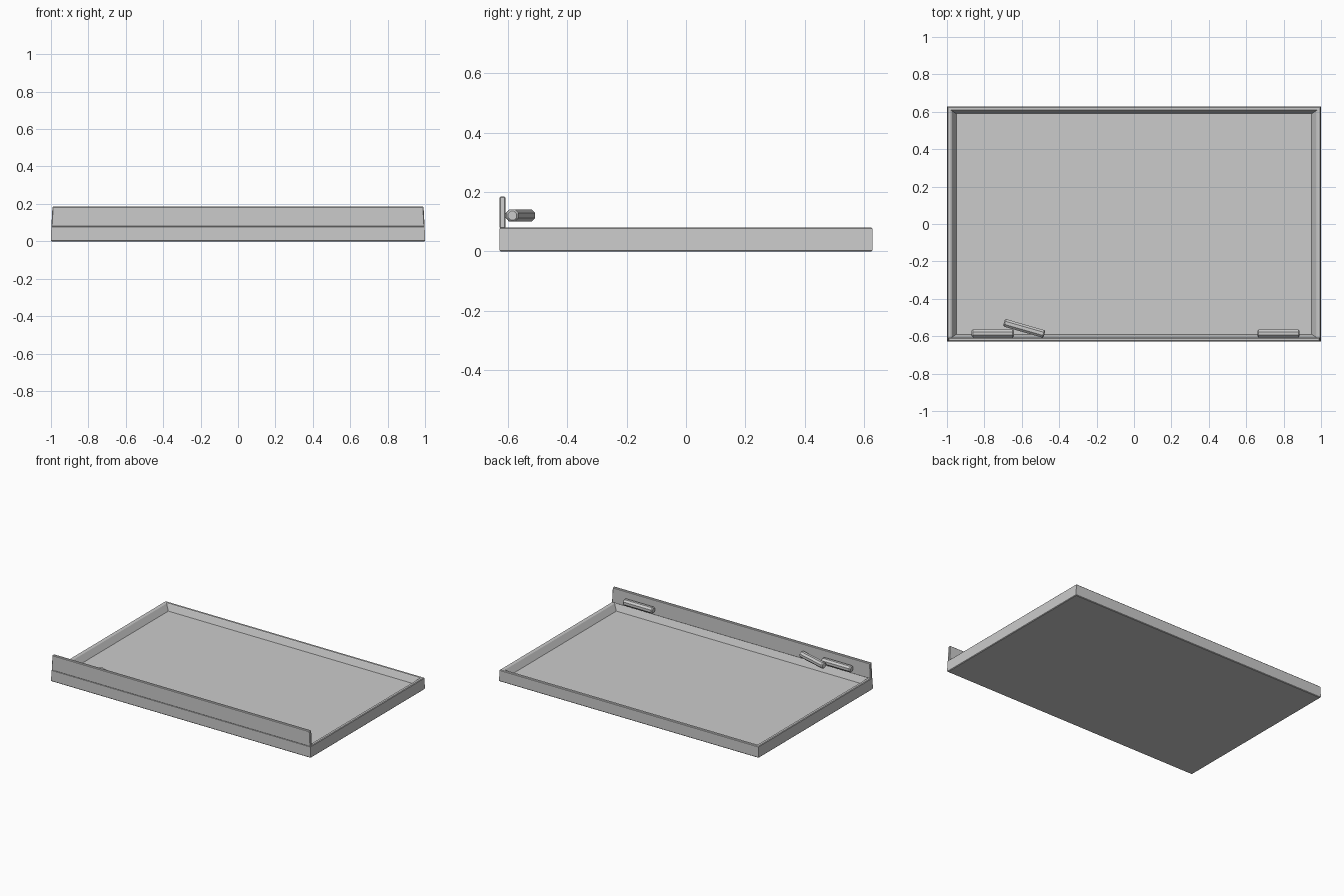
import bpy, bmesh, math
from mathutils import Matrix

if "Cube" in bpy.data.objects:
    bpy.data.objects.remove(bpy.data.objects["Cube"])


def finish(bm, name):
    bmesh.ops.recalc_face_normals(bm, faces=bm.faces)
    me = bpy.data.meshes.new(name)
    bm.to_mesh(me)
    bm.free()
    ob = bpy.data.objects.new(name, me)
    bpy.context.collection.objects.link(ob)
    return ob


def add_bevel(ob, width, segments=1):
    mod = ob.modifiers.new("bevel", 'BEVEL')
    mod.width = width
    mod.segments = segments
    mod.limit_method = 'ANGLE'
    mod.angle_limit = math.radians(50)


# Shallow frame and recessed writing surface: stacked rectangular rings
def ringed_tray(name, rings):
    bm = bmesh.new()
    loops = []
    for hx, hy, z in rings:
        loops.append([bm.verts.new((sx * hx, sy * hy, z))
                      for sx, sy in ((-1, -1), (1, -1), (1, 1), (-1, 1))])
    for a, b in zip(loops, loops[1:]):
        for i in range(4):
            j = (i + 1) % 4
            bm.faces.new((a[i], a[j], b[j], b[i]))
    bm.faces.new(loops[0][::-1])
    bm.faces.new(loops[-1])
    return finish(bm, name)


ringed_tray("board_and_frame", [
    (0.996, 0.624, 0.0),
    (1.0, 0.628, 0.004),
    (0.998, 0.628, 0.077),
    (0.994, 0.624, 0.081),
    (0.980, 0.610, 0.081),
    (0.974, 0.606, 0.077),
    (0.950, 0.590, 0.037),
])

# Upright lip along the front edge, slightly narrower at the top
bm = bmesh.new()
front = [bm.verts.new((x, -0.628, z)) for x, z in
         ((-0.998, 0.077), (0.998, 0.077), (0.992, 0.185), (-0.992, 0.185))]
face = bm.faces.new(front)
ext = bmesh.ops.extrude_face_region(bm, geom=[face], use_keep_orig=True)
for v in ext["geom"]:
    if isinstance(v, bmesh.types.BMVert):
        v.co.y += 0.02
lip = finish(bm, "front_lip")
add_bevel(lip, 0.004)


# Chalk sticks: octagonal rods with chamfered ends
def chalk(name, x, y, angle):
    bm = bmesh.new()
    bmesh.ops.create_cone(bm, cap_ends=True, segments=8,
                          radius1=0.0225, radius2=0.0225, depth=0.225,
                          matrix=Matrix.Rotation(math.pi / 2, 4, 'Y')
                          @ Matrix.Rotation(math.pi / 8, 4, 'Z'))
    ob = finish(bm, name)
    ob.location = (x, y, 0.121)
    ob.rotation_euler.z = math.radians(angle)
    add_bevel(ob, 0.006)


chalk("chalk_left", -0.755, -0.585, 0)
chalk("chalk_tilted", -0.587, -0.558, -16)
chalk("chalk_right", 0.772, -0.585, 0)
